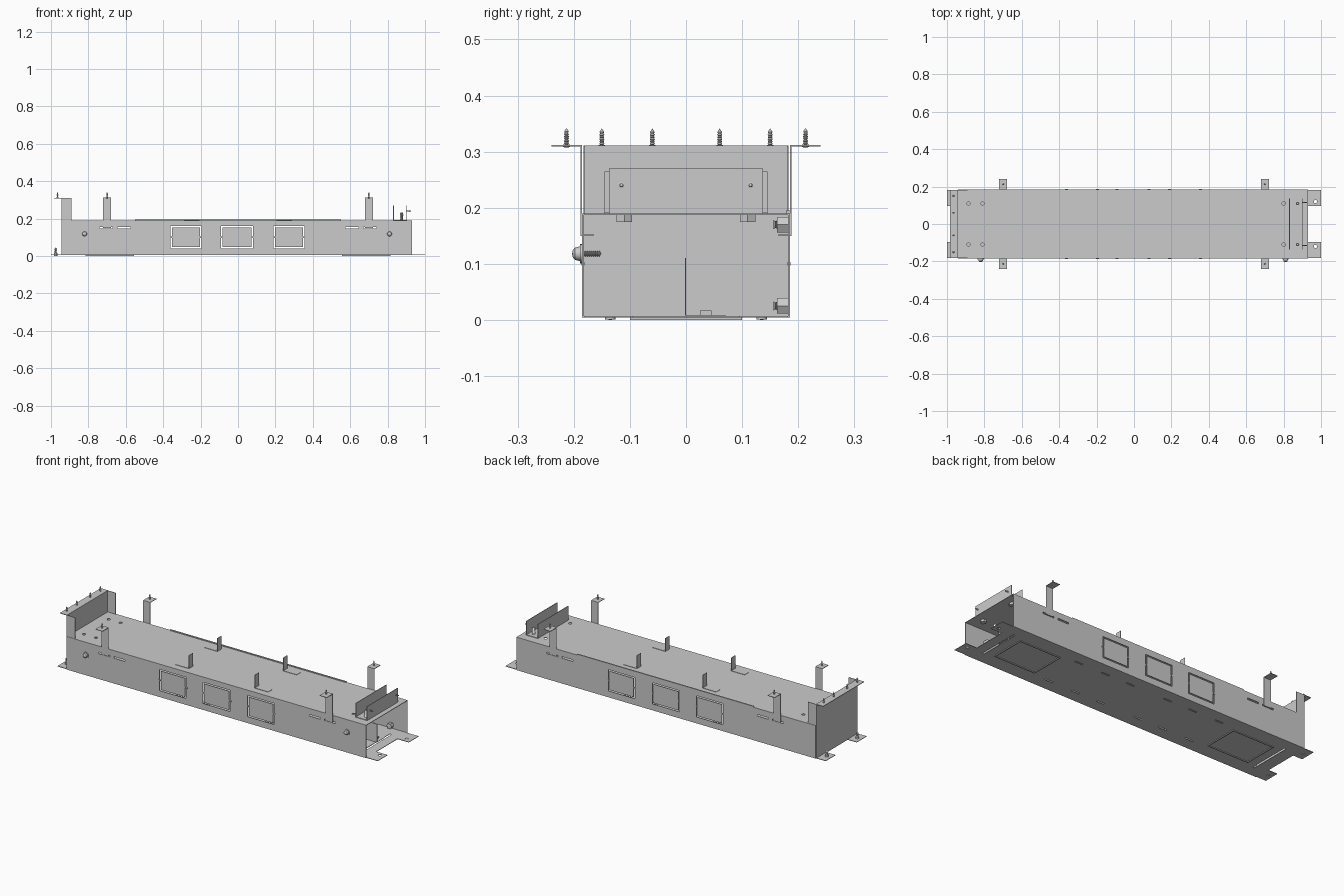
import bpy, bmesh, math
from mathutils import Vector, Matrix

if "Cube" in bpy.data.objects:
    bpy.data.objects.remove(bpy.data.objects["Cube"])

T = 0.003  # sheet thickness


def make(name, bm):
    bmesh.ops.recalc_face_normals(bm, faces=bm.faces)
    me = bpy.data.meshes.new(name)
    bm.to_mesh(me)
    bm.free()
    ob = bpy.data.objects.new(name, me)
    bpy.context.collection.objects.link(ob)
    return ob


def boxes(name, items):
    """One object from (x0, x1, y0, y1, z0, z1) boxes."""
    bm = bmesh.new()
    for x0, x1, y0, y1, z0, z1 in items:
        m = Matrix.Translation(((x0 + x1) / 2, (y0 + y1) / 2, (z0 + z1) / 2))
        bmesh.ops.create_cube(bm, size=1, matrix=m @ Matrix.Diagonal((x1 - x0, y1 - y0, z1 - z0, 1)))
    return make(name, bm)


def lathe(name, pos, axis, profile, n=12):
    """Spin a (radius, height) profile that starts and ends on the axis."""
    bm = bmesh.new()
    vs = [bm.verts.new((r, 0, h)) for r, h in profile]
    es = [bm.edges.new(p) for p in zip(vs, vs[1:])]
    bmesh.ops.spin(bm, geom=vs + es, cent=(0, 0, 0), axis=(0, 0, 1),
                   angle=math.tau, steps=n, use_duplicate=False)
    bmesh.ops.remove_doubles(bm, verts=bm.verts, dist=1e-5)
    rot = Vector(axis).to_track_quat('Z', 'Y').to_matrix().to_4x4()
    bm.transform(Matrix.Translation(pos) @ rot)
    return make(name, bm)


def cut(ob, rects=(), rounds=()):
    """Cut box holes and vertical round holes (x, y, z, radius) out of a sheet."""
    cutters = [boxes("cutter", rects)] if rects else []
    if rounds:
        bm = bmesh.new()
        for x, y, z, r in rounds:
            bmesh.ops.create_cone(bm, cap_ends=True, segments=16, radius1=r, radius2=r,
                                  depth=0.03, matrix=Matrix.Translation((x, y, z)))
        cutters.append(make("cutter", bm))
    bpy.context.view_layer.objects.active = ob
    for c in cutters:
        c.hide_render = True
        mod = ob.modifiers.new("cut", 'BOOLEAN')
        mod.operation, mod.solver, mod.object = 'DIFFERENCE', 'EXACT', c
        bpy.ops.object.modifier_apply(modifier=mod.name)
        bpy.data.objects.remove(c)


def thread(r, h0, h1, n):
    """Zigzag thread profile between two heights."""
    step = (h1 - h0) / n
    pts = []
    for i in range(n):
        pts += [(r * 0.65, h0 + i * step), (r, h0 + (i + 0.5) * step)]
    return pts + [(r * 0.65, h1)]


def screw(name, pos, axis=(0, 0, 1), s=1.0):
    prof = [(0, -0.005), (0.006, -0.004), (0.007, 0)] + thread(0.0045, 0.001, 0.021, 5) + \
           [(0.004, 0.024), (0, 0.03)]
    lathe(name, pos, axis, [(r * s, h * s) for r, h in prof])


def hex_bolt(name, pos, axis, r=0.016, head=0.014, length=0.04):
    lathe(name + "_nut", pos, axis, [(0, 0), (r, 0), (r, head), (0, head)], 6)
    lathe(name + "_shaft", pos, axis, [(0, head - 0.002)] + thread(r * 0.55, head - 0.002, length, 8)
          + [(0, length)])


WINDOWS = [(-0.36, -0.195), (-0.09, 0.08), (0.19, 0.355)]
G = 0.007  # gap round the knockouts

# Long side walls with slots and knockout panels
for side, name in ((-1, "front"), (1, "back")):
    y0, y1 = sorted((side * 0.185, side * (0.185 - T)))
    wall = boxes(name + "_wall", [(-0.94, 0.93, y0, y1, 0.004, 0.19)])
    holes = [(a, b, y0 - 0.01, y1 + 0.01, 0.04, 0.16) for a, b in WINDOWS]
    for a in (-0.74, -0.645, 0.575, 0.67):
        holes.append((a, a + 0.07, y0 - 0.01, y1 + 0.01, 0.147, 0.156))
    cut(wall, holes)
    for a, b in WINDOWS:
        boxes(name + "_knockout", [(a + G, b - G, y0, y1, 0.04 + G, 0.16 - G),
                                   (a - 0.008, a + G, y0 - 0.001, y1 + 0.001, 0.097, 0.103),
                                   (b - G, b + 0.008, y0 - 0.001, y1 + 0.001, 0.097, 0.103)])

# Top sheet with round holes and a lip along the back edge
top = boxes("top_sheet", [(-0.94, 0.93, -0.182, 0.182, 0.187, 0.19)])
cut(top, rounds=[(x, s * 0.11, 0.19, 0.009) for x in (-0.885, -0.81, 0.80) for s in (-1, 1)])
boxes("back_lip", [(-0.55, 0.55, 0.178, 0.185, 0.19, 0.195)])

# Bottom sheet with slots, access panels and end tabs
floor = boxes("bottom_sheet", [(-0.94, 0.93, -0.182, 0.182, 0.004, 0.007)])
slots = [(s * x - 0.025, s * x + 0.025, y - 0.004, y + 0.004, -0.02, 0.03)
         for s in (-1, 1) for x in (0.12, 0.28, 0.45) for y in (-0.115, 0.115)]
slots += [(s * 0.87 - 0.006, s * 0.87 + 0.006, -0.12, 0.12, -0.02, 0.03) for s in (-1, 1)]
cut(floor, slots)
for s in (-1, 1):
    c = s * 0.685
    x0, x1, y = c - 0.13, c + 0.13, 0.1
    boxes("access_panel_frame", [(x0, x1, -y, -y + 0.006, 0, 0.004), (x0, x1, y - 0.006, y, 0, 0.004),
                                 (x0, x0 + 0.006, -y, y, 0, 0.004), (x1 - 0.006, x1, -y, y, 0, 0.004)])
    for sy in (-1, 1):
        xa, xb = sorted((s * 0.93, s * 1.0))
        ya, yb = sorted((sy * 0.095, sy * 0.182))
        tab = boxes("end_tab", [(xa, xb, ya, yb, 0.004, 0.007)])
        if s > 0:
            cut(tab, rounds=[(0.97, sy * 0.12, 0.005, 0.009)])

# Closed left end: tall plate, side wings, outward flange and screws
boxes("end_plate", [(-0.943, -0.94, -0.183, 0.183, 0.004, 0.31)])
for s in (-1, 1):
    ya, yb = sorted((s * 0.183, s * 0.180))
    boxes("end_plate_wing", [(-0.94, -0.89, ya, yb, 0.19, 0.31)])
boxes("end_plate_flange", [(-0.985, -0.94, -0.183, 0.183, 0.308, 0.311)])
for y in (-0.15, -0.06, 0.06, 0.15):
    screw("flange_screw", (-0.965, y, 0.311))
for s in (-1, 1):
    lathe("tab_bolt", (-0.975, s * 0.135, 0), (0, 0, 1),
          [(0, 0), (0.009, 0.001), (0.009, 0.016), (0.006, 0.016)] + thread(0.007, 0.017, 0.04, 5)
          + [(0, 0.045)])

# Four ceiling hangers
for sx in (-1, 1):
    for sy in (-1, 1):
        x = sx * 0.70
        ya, yb = sorted((sy * 0.185, sy * 0.188))
        fa, fb = sorted((sy * 0.185, sy * 0.24))
        boxes("hanger", [(x - 0.022, x + 0.022, ya, yb, 0.15, 0.31),
                         (x - 0.022, x + 0.022, fa, fb, 0.309, 0.312)])
        ha, hb = sorted((sy * 0.165, sy * 0.187))
        boxes("hanger_hook", [(x - 0.022, x + 0.022, ha, hb, 0.15, 0.153)])
        screw("hanger_screw", (x, sy * 0.213, 0.312))

# Four small angle clips on the top
for sx in (-1, 1):
    for y in (-0.127, 0.127):
        xa, xb = sorted((sx * 0.205, sx * 0.29))
        va, vb = sorted((sx * 0.205, sx * 0.207))
        boxes("angle_clip", [(xa, xb, y - 0.018, y + 0.018, 0.19, 0.192),
                             (va, vb, y - 0.018, y + 0.018, 0.19, 0.265)])

# Channel bracket on the open right end
boxes("channel_bracket", [(0.83, 0.833, -0.137, 0.137, 0.19, 0.27),
                          (0.833, 0.90, -0.137, 0.137, 0.19, 0.193),
                          (0.90, 0.903, -0.137, 0.137, 0.19, 0.27)])
for s in (-1, 1):
    hex_bolt("channel_bolt", (0.875, s * 0.11, 0.175), (0, 0, 1), 0.016, 0.013, 0.057)
    screw("channel_screw", (0.903, s * 0.115, 0.24), (1, 0, 0), 0.8)

# Pan head bolts through the front wall
for x in (-0.82, 0.81):
    lathe("front_washer", (x, -0.185, 0.118), (0, -1, 0), [(0, 0), (0.017, 0), (0.017, 0.004), (0, 0.004)], 20)
    lathe("front_bolt", (x, -0.203, 0.118), (0, 1, 0),
          [(0, 0), (0.006, 0.001), (0.011, 0.005), (0.013, 0.014), (0.006, 0.014)]
          + thread(0.006, 0.015, 0.05, 10) + [(0, 0.052)])

# Fasteners and grounding bracket inside the open end
for z in (0.17, 0.025):
    hex_bolt("inner_bolt", (0.83, 0.182, z), (0, -1, 0), 0.016, 0.02, 0.026)
boxes("inner_bracket", [(0.80, 0.87, -0.002, 0, 0.007, 0.11),
                        (0.80, 0.87, 0, 0.07, 0.007, 0.009),
                        (0.82, 0.85, 0.025, 0.045, 0.009, 0.017)])

# Smooth the round hardware, keep sheet edges sharp
bpy.ops.object.select_all(action='SELECT')
bpy.ops.object.shade_smooth_by_angle(angle=math.radians(32))
